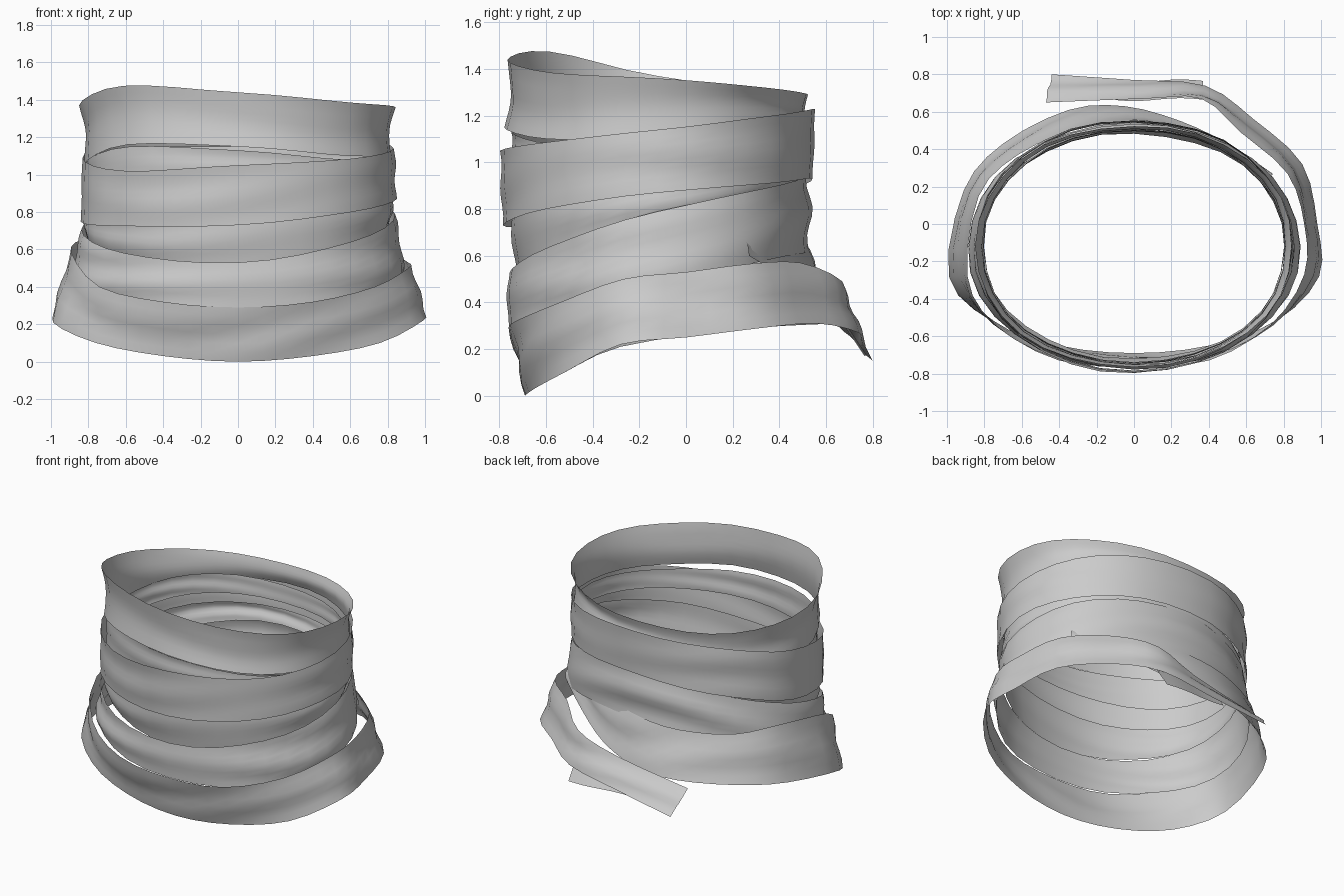
import bpy, math
from mathutils import Vector

A, B, CY = 0.82, 0.62, -0.12      # waist ellipse half sizes and centre y


def spline(vals, u, closed):
    """Catmull-Rom through a list of Vectors or floats, u in index units."""
    n = len(vals)
    i = math.floor(u)
    if not closed:
        i = min(i, n - 2)
    f = u - i
    pick = (lambda k: vals[k % n]) if closed else (lambda k: vals[max(0, min(n - 1, k))])
    p0, p1, p2, p3 = (pick(i + k) for k in (-1, 0, 1, 2))
    return (p1 * 2 + (p2 - p0) * f + (p0 * 2 - p1 * 5 + p2 * 4 - p3) * f * f
            + (p1 * 3 - p0 - p2 * 3 + p3) * f ** 3) * 0.5


def sheet(name, point, nu, nv, closed):
    """Cloth sheet: point(u, v) with u along the strip, v from bottom to top."""
    cols = nu if closed else nu + 1
    verts = [point(i / nu, j / nv) for i in range(cols) for j in range(nv + 1)]
    faces = []
    for i in range(nu):
        a, b = i * (nv + 1), ((i + 1) % cols) * (nv + 1)
        faces += [(a + j, b + j, b + j + 1, a + j + 1) for j in range(nv)]
    me = bpy.data.meshes.new(name)
    me.from_pydata(verts, [], faces)
    me.polygons.foreach_set("use_smooth", [True] * len(faces))
    ob = bpy.data.objects.new(name, me)
    bpy.context.collection.objects.link(ob)
    return ob


def wrap(name, top, bottom, r_top, r_bot, bulge=0.0, seed=0.0, crease=0.007):
    """Loop of cloth; heights at front, front-right, right ... front-left."""
    def point(u, v):
        t = u * math.tau
        zt, zb = spline(top, u * 8, True), spline(bottom, u * 8, True)
        fold = bulge * math.sin(math.pi * v)
        fold += crease * math.sin(9 * v + 2 * math.sin(2 * t + seed) + seed) * (0.6 + 0.4 * math.sin(3 * t + seed))
        fold += 0.003 * math.sin(7 * t + seed)
        dx = r_bot[0] + (r_top[0] - r_bot[0]) * v + fold
        dy = r_bot[1] + (r_top[1] - r_bot[1]) * v + fold
        s, c = math.sin(t), math.cos(t)
        ex = 0.95                                  # slightly squared ellipse
        x = (A + dx) * math.copysign(abs(s) ** ex, s)
        y = CY - (B + dy) * math.copysign(abs(c) ** ex, c)
        return (x, y, zb + (zt - zb) * v)
    return sheet(name, point, 32, 8, True)


# Upper wraps
wrap("top_wrap",
     [1.44, 1.385, 1.36, 1.32, 1.29, 1.30, 1.37, 1.475],
     [1.15, 1.10, 1.11, 1.15, 1.15, 1.09, 1.06, 1.16],
     (0.025, 0.025), (0.0, 0.035), -0.02, 0.4, 0.003)
wrap("upper_inner_wrap",
     [1.13, 1.08, 1.10, 1.13, 1.15, 1.14, 1.08, 1.15],
     [0.95, 0.95, 0.98, 1.02, 1.03, 1.00, 0.93, 0.93],
     (-0.015, 0.005), (-0.015, 0.0), 0.0, 1.7, 0.005)
wrap("middle_wrap",
     [1.05, 1.085, 1.14, 1.20, 1.23, 1.19, 1.09, 1.02],
     [0.73, 0.80, 0.87, 0.91, 0.93, 0.86, 0.75, 0.725],
     (0.015, 0.055), (0.022, 0.045), 0.0, 2.6, 0.006)

# Lower wraps
wrap("lower_inner_wrap",
     [0.80, 0.86, 0.93, 0.97, 0.98, 0.93, 0.82, 0.79],
     [0.50, 0.58, 0.74, 0.85, 0.88, 0.78, 0.66, 0.56],
     (0.0, 0.01), (-0.01, -0.02), 0.01, 3.5)
wrap("lower_wrap",
     [0.53, 0.64, 0.79, 0.89, 0.93, 0.85, 0.71, 0.58],
     [0.29, 0.34, 0.47, 0.58, 0.61, 0.54, 0.42, 0.34],
     (0.015, 0.02), (0.065, 0.02), 0.01, 4.4, 0.011)

# Loose bottom strip: leaves the body at the back right, runs left, front, right,
# and ends in a tail hanging behind; each row is lower edge, upper edge
path = [
    ((0.74, 0.27, 0.60), (0.72, 0.24, 0.74)),
    ((0.50, 0.43, 0.50), (0.46, 0.39, 0.70)),
    ((0.25, 0.55, 0.39), (0.22, 0.48, 0.66)),
    ((-0.05, 0.63, 0.33), (-0.02, 0.53, 0.63)),
    ((-0.35, 0.61, 0.31), (-0.30, 0.51, 0.61)),
    ((-0.70, 0.43, 0.30), (-0.62, 0.37, 0.61)),
    ((-0.91, 0.18, 0.28), (-0.83, 0.15, 0.65)),
    ((-0.99, -0.28, 0.21), (-0.89, -0.28, 0.58)),
    ((-0.76, -0.52, 0.10), (-0.74, -0.54, 0.40)),
    ((-0.40, -0.65, 0.03), (-0.40, -0.73, 0.32)),
    ((0.00, -0.69, 0.00), (0.00, -0.76, 0.29)),
    ((0.40, -0.65, 0.03), (0.40, -0.73, 0.32)),
    ((0.76, -0.52, 0.10), (0.73, -0.54, 0.40)),
    ((0.99, -0.28, 0.22), (0.91, -0.27, 0.50)),
    ((0.98, 0.00, 0.25), (0.91, 0.00, 0.53)),
    ((0.90, 0.32, 0.29), (0.82, 0.27, 0.565)),
    ((0.64, 0.56, 0.31), (0.57, 0.49, 0.57)),
    ((0.38, 0.74, 0.27), (0.36, 0.67, 0.49)),
    ((0.00, 0.77, 0.21), (0.06, 0.67, 0.39)),
    ((-0.44, 0.80, 0.15), (-0.47, 0.65, 0.30)),
]
low = [Vector(p[0]) for p in path]
high = [Vector(p[1]) for p in path]


def strip(u, v):
    k = u * (len(path) - 1)
    p = spline(low, k, False).lerp(spline(high, k, False), v)
    out = Vector((p.x, p.y - CY, 0)).normalized()
    crease = 0.012 * math.sin(math.pi * v) * math.sin(7 * v + 3 * math.sin(0.9 * k))
    return p + out * crease


sheet("bottom_strip", strip, 57, 6, False)


# Short end of cloth tucked under the hanging tail
def flap(u, v):
    x = 0.37 - 0.47 * u
    return (x, 0.765 - 0.10 * v + 0.008 * math.sin(6 * u), 0.17 + 0.15 * v + 0.02 * u)


sheet("tail_underlap", flap, 8, 3, False)
